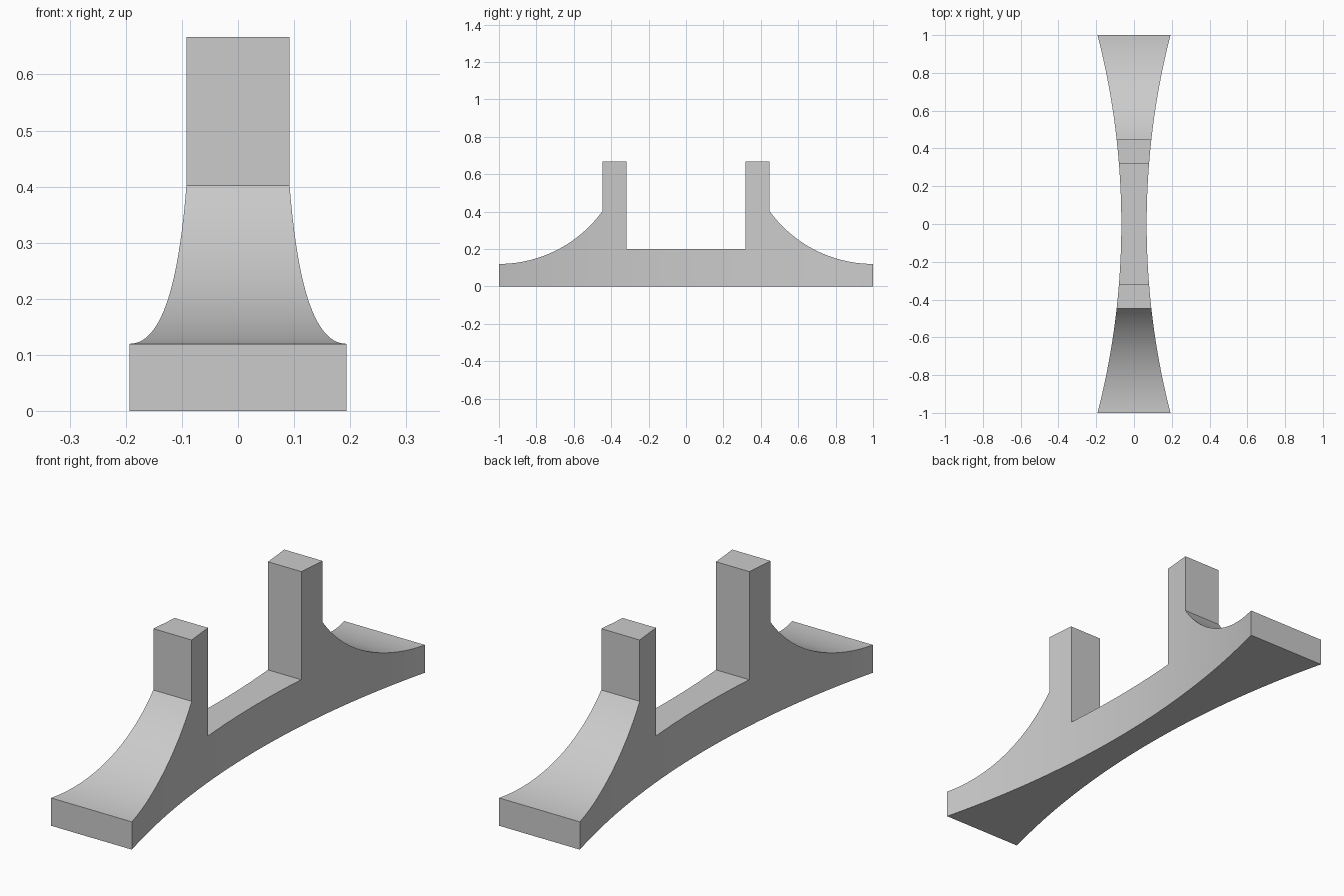
import bpy, bmesh, math

if "Cube" in bpy.data.objects:
    bpy.data.objects.remove(bpy.data.objects["Cube"])

HALF_LEN, POST_IN, POST_OUT = 1.0, 0.318, 0.447
END_H, SHOULDER_H, POST_H, WEB_H = 0.12, 0.402, 0.667, 0.20
W_MID, W_END = 0.067, 0.193
STEPS = 24


def arc_rise(d, span, rise):
    """Height of a circular arc, level at d = 0, reaching rise at d = span."""
    r = (span * span + rise * rise) / (2 * rise)
    return r - math.sqrt(r * r - d * d)


# side profile: one half, then mirrored
span = HALF_LEN - POST_OUT
half = [(POST_IN, WEB_H), (POST_IN, POST_H), (POST_OUT, POST_H)]
for i in range(STEPS + 1):
    y = POST_OUT + span * i / STEPS
    half.append((y, END_H + arc_rise(HALF_LEN - y, span, SHOULDER_H - END_H)))
half.append((HALF_LEN, 0))
profile = half + [(-y, z) for y, z in reversed(half)]

# extrude the profile sideways
bm = bmesh.new()
face = bm.faces.new([bm.verts.new((-1, y, z)) for y, z in profile])
ext = bmesh.ops.extrude_face_region(bm, geom=[face])
for v in ext["geom"]:
    if isinstance(v, bmesh.types.BMVert):
        v.co.x = 1

# slice along the length, then pinch the waist with a concave arc
cuts = {round(s * y, 5) for y, z in half[:-2] for s in (-1, 1)}
cuts |= {round(POST_IN * i / 8, 5) for i in range(-7, 8)}
cuts |= {s * 0.3825 for s in (-1, 1)}
for y in sorted(cuts):
    bmesh.ops.bisect_plane(bm, geom=bm.verts[:] + bm.edges[:] + bm.faces[:],
                           dist=1e-5, plane_co=(0, y, 0), plane_no=(0, 1, 0))
for v in bm.verts:
    v.co.x *= W_MID + arc_rise(v.co.y, HALF_LEN, W_END - W_MID)
bmesh.ops.recalc_face_normals(bm, faces=bm.faces[:])

mesh = bpy.data.meshes.new("cleat_body")
bm.to_mesh(mesh)
bm.free()
body = bpy.data.objects.new("cleat_body", mesh)
bpy.context.collection.objects.link(body)

grey = bpy.data.materials.new("plain grey")
grey.diffuse_color = (0.6, 0.6, 0.6, 1)
grey.use_nodes = True
grey.node_tree.nodes["Principled BSDF"].inputs["Base Color"].default_value = grey.diffuse_color
mesh.materials.append(grey)

bpy.context.view_layer.objects.active = body
body.select_set(True)
bpy.ops.object.shade_smooth_by_angle(angle=math.radians(25))
